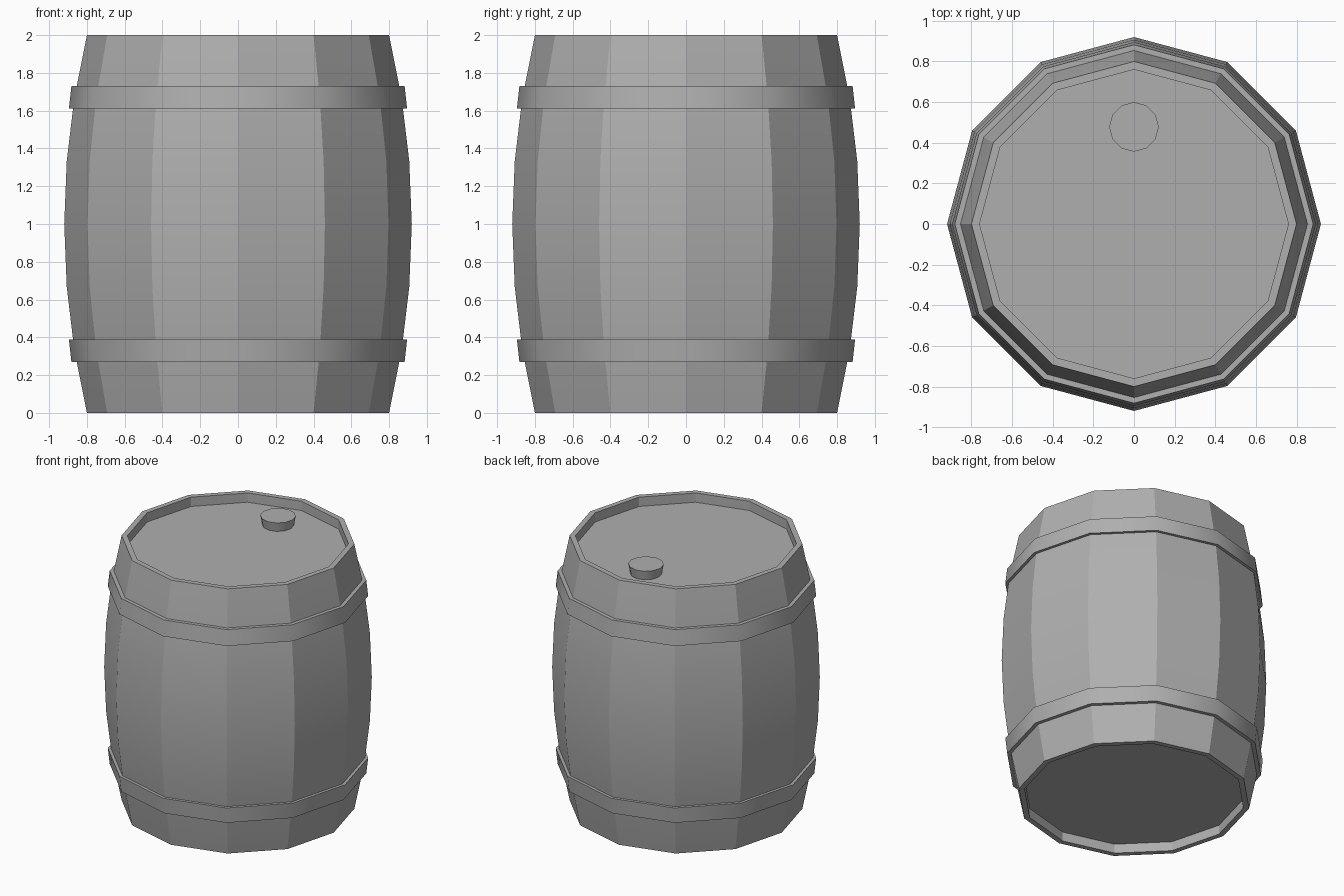
import bpy, bmesh, math

if "Cube" in bpy.data.objects:
    bpy.data.objects.remove(bpy.data.objects["Cube"])

SIDES = 12

# Dark grey shared by every part
grey = bpy.data.materials.new("dark_grey")
grey.diffuse_color = (0.43, 0.43, 0.43, 1)
grey.use_nodes = True
grey.node_tree.nodes["Principled BSDF"].inputs["Base Color"].default_value = grey.diffuse_color


def lathe(name, profile, centre=(0, 0), loop=False, angle=25):
    """Revolve (radius, z) points; open profiles get flat end caps."""
    bm = bmesh.new()
    rings = []
    for r, z in profile:
        rings.append([bm.verts.new((centre[0] + r * math.cos(2 * math.pi * i / SIDES),
                                    centre[1] + r * math.sin(2 * math.pi * i / SIDES), z))
                      for i in range(SIDES)])
    pairs = list(zip(rings, rings[1:]))
    if loop:
        pairs.append((rings[-1], rings[0]))
    else:
        bm.faces.new(rings[0])
        bm.faces.new(rings[-1])
    for a, b in pairs:
        for i in range(SIDES):
            j = (i + 1) % SIDES
            bm.faces.new((a[i], a[j], b[j], b[i]))
    bmesh.ops.recalc_face_normals(bm, faces=bm.faces)
    mesh = bpy.data.meshes.new(name)
    bm.to_mesh(mesh)
    bm.free()
    mesh.materials.append(grey)
    obj = bpy.data.objects.new(name, mesh)
    bpy.context.collection.objects.link(obj)
    bpy.ops.object.select_all(action='DESELECT')
    obj.select_set(True)
    bpy.context.view_layer.objects.active = obj
    bpy.ops.object.shade_smooth_by_angle(angle=math.radians(angle))
    return obj


# Bulging stave wall with recessed lids at both ends
wall = [(0.92 - 0.12 * (k / 3 - 1) ** 2, k / 3) for k in range(7)]
lathe("barrel_body", [(0.76, 0.07), (0.76, 0)] + wall + [(0.76, 2), (0.76, 1.93)])

# Two hoops, mirrored about mid height, wider towards the middle
hoop = [(0.845, 1.612), (0.895, 1.612), (0.882, 1.73), (0.845, 1.73)]
lathe("upper_hoop", hoop, loop=True, angle=35)
lathe("lower_hoop", [(r, 2 - z) for r, z in hoop], loop=True, angle=35)

# Tapered bung in the top lid
lathe("bung", [(0.107, 1.92), (0.122, 2.0)], centre=(0, 0.478), angle=35)
